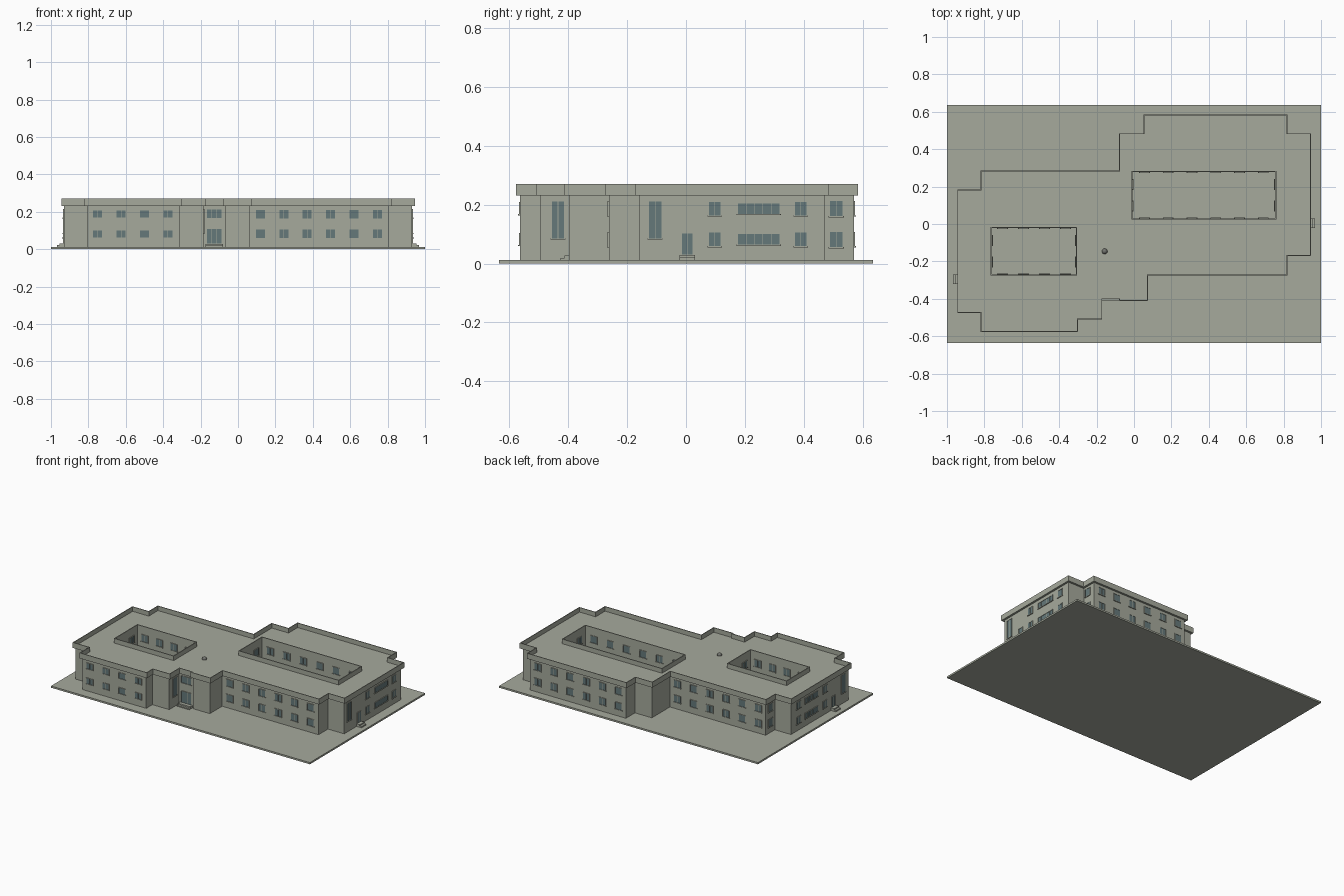
import bpy, bmesh, math

if "Cube" in bpy.data.objects:
    bpy.data.objects.remove(bpy.data.objects["Cube"])


def material(name, rgb):
    m = bpy.data.materials.new(name)
    m.diffuse_color = (*rgb, 1)
    m.use_nodes = True
    m.node_tree.nodes["Principled BSDF"].inputs["Base Color"].default_value = m.diffuse_color
    return m


STONE = material("grey_green_stone", (0.38, 0.40, 0.335))
GLASS = material("blue_grey_glass", (0.13, 0.19, 0.195))
METAL = material("dark_grey_metal", (0.17, 0.175, 0.16))


def finish(bm, name, mat):
    bmesh.ops.recalc_face_normals(bm, faces=bm.faces)
    me = bpy.data.meshes.new(name)
    bm.to_mesh(me)
    bm.free()
    me.materials.append(mat)
    ob = bpy.data.objects.new(name, me)
    bpy.context.collection.objects.link(ob)
    return ob


def add_box(bm, lo, hi):
    vs = bmesh.ops.create_cube(bm, size=1)["verts"]
    for v in vs:
        for i in range(3):
            v.co[i] = (lo[i] + hi[i]) / 2 + v.co[i] * (hi[i] - lo[i])


def offset(loop, t):
    """Move a right-angled counter-clockwise outline inward by t."""
    out = []
    for i, (x, y) in enumerate(loop):
        (px, py), (nx, ny) = loop[i - 1], loop[(i + 1) % len(loop)]
        a, b = math.hypot(x - px, y - py), math.hypot(nx - x, ny - y)
        out.append((x - t * ((y - py) / a + (ny - y) / b),
                    y + t * ((x - px) / a + (nx - x) / b)))
    return out


def slab(name, loops, z0, z1, mat=STONE):
    """Extruded outline; every loop after the first is a hole."""
    bm = bmesh.new()
    caps = ([], [])
    for loop in loops:
        rings = [[bm.verts.new((x, y, z)) for x, y in loop] for z in (z0, z1)]
        n = len(loop)
        for i in range(n):
            j = (i + 1) % n
            bm.faces.new((rings[0][i], rings[0][j], rings[1][j], rings[1][i]))
        for cap, ring in zip(caps, rings):
            cap += [bm.edges.get((ring[i], ring[(i + 1) % n])) for i in range(n)]
    for cap, s in zip(caps, (-1, 1)):
        bmesh.ops.triangle_fill(bm, edges=cap, use_beauty=True, normal=(0, 0, s))
    return finish(bm, name, mat)


def rect(x0, x1, y0, y1):
    return [(x0, y0), (x1, y0), (x1, y1), (x0, y1)]


GROUND, EAVE, TOP, INSET = 0.012, 0.234, 0.27, 0.014
outline = [(-.945, -.475), (-.82, -.475), (-.82, -.578), (-.30, -.578),
           (-.30, -.51), (-.17, -.51), (-.17, -.402), (-.08, -.402),
           (-.08, -.412), (.075, -.412), (.075, -.276), (.82, -.276),
           (.82, -.172), (.945, -.172), (.945, .485), (.82, .485),
           (.82, .585), (.05, .585), (.05, .485), (-.08, .485),
           (-.08, .286), (-.82, .286), (-.82, .185), (-.945, .185)]
yards = [(-.76, -.31, -.27, -.022), (-.008, .755, .03, .278)]
holes = [rect(*y) for y in yards]

# ground plate, walls, roof and parapets
slab("ground_plate", [rect(-1, 1, -.635, .635)], 0, GROUND)
slab("walls", [offset(outline, INSET)] + holes, GROUND, EAVE)
slab("roof", [offset(outline, .002)] + holes, EAVE - .002, EAVE + .004)
slab("roof_parapet", [outline, offset(outline, .005)], EAVE - .002, TOP)
for i, h in enumerate(holes):
    slab(f"courtyard_parapet_{i + 1}", [offset(h, -.006), h], EAVE, TOP)

# windows: thin glass plates with frames, mullions and sills
glass, frame = bmesh.new(), bmesh.new()


def window(side, wall, c, z, w, h, panes=2, sill=True):
    """side is the facing direction, wall the plane, c the place along it."""
    axis, sign = "xy".index(side[1]), 1 if side[0] == "+" else -1

    def plate(bm, a0, a1, z0, z1, depth):
        lo, hi = sorted((wall - sign * .001, wall + sign * depth))
        if axis == 0:
            add_box(bm, (lo, a0, z0), (hi, a1, z1))
        else:
            add_box(bm, (a0, lo, z0), (a1, hi, z1))

    a, b, d, e = c - w / 2, c + w / 2, z - h / 2, z + h / 2
    plate(glass, a, b, d, e, .002)
    plate(frame, a - .003, a, d, e, .004)
    plate(frame, b, b + .003, d, e, .004)
    plate(frame, a - .003, b + .003, e, e + .003, .004)
    if sill:
        plate(frame, a - .005, b + .005, d - .004, d, .006)
    for i in range(1, panes):
        m = a + w * i / panes
        plate(frame, m - .001, m + .001, d, e, .003)


def rows(side, wall, places, w=.048, h=.046, panes=2):
    for c in places:
        for z in (.082, .187):
            window(side, wall, c, z, w, h, panes)


six = [.12 + .125 * i for i in range(6)]
four = [-.75 + .125 * i for i in range(4)]
rows("-y", -.564, four, h=.038)
rows("-y", -.262, six)
rows("+y", .571, six)
rows("+y", .272, [x - .87 for x in six])

# end walls: the left one repeats the right one further forward
for side, wall, shift in (("+x", .931, 0), ("-x", -.931, -.30)):
    window(side, wall, -.105 + shift, .148, .042, .125)
    rows(side, wall, [.098 + shift, .39 + shift], w=.04)
    rows(side, wall, [.247 + shift], w=.14, h=.036, panes=5)
    window(side, wall, .004 + shift, .067, .036, .072, 2, False)
rows("+x", .806, [.51], w=.042, h=.052)
rows("-x", -.806, [.222], w=.042, h=.052)

# main entrance bay and its side window
window("-y", -.388, -.127, .19, .076, .046, 3)
window("-y", -.388, -.127, .068, .076, .078, 3, False)
window("+x", -.184, -.435, .148, .042, .125)

# courtyard windows look inward
for (x0, x1, y0, y1), n in zip(yards, (4, 6)):
    xs = [x0 + (x1 - x0) * (i + .5) / n for i in range(n)]
    ys = [y0 + (y1 - y0) * t for t in (.27, .73)]
    rows("+y", y0, xs)
    rows("-y", y1, xs)
    rows("+x", x0, ys)
    rows("-x", x1, ys)
finish(glass, "window_glass", GLASS)
finish(frame, "window_frames", STONE)

# door steps, two treads each
steps = bmesh.new()
for k, z in ((0, .03), (1, .021)):
    g = .014 * k
    add_box(steps, (.93, -.022, GROUND), (.955 + g, .03, z))
    add_box(steps, (-.955 - g, -.322, GROUND), (-.93, -.27, z))
    add_box(steps, (-.175, -.412 - g, GROUND), (-.079, -.387, z - .002))
finish(steps, "door_steps", STONE)

# small roof vent
bm = bmesh.new()
bmesh.ops.create_uvsphere(bm, u_segments=20, v_segments=12, radius=.015)
for v in bm.verts:
    v.co += type(v.co)((-.157, -.146, EAVE + .006))
for f in bm.faces:
    f.smooth = True
finish(bm, "roof_vent", METAL)
